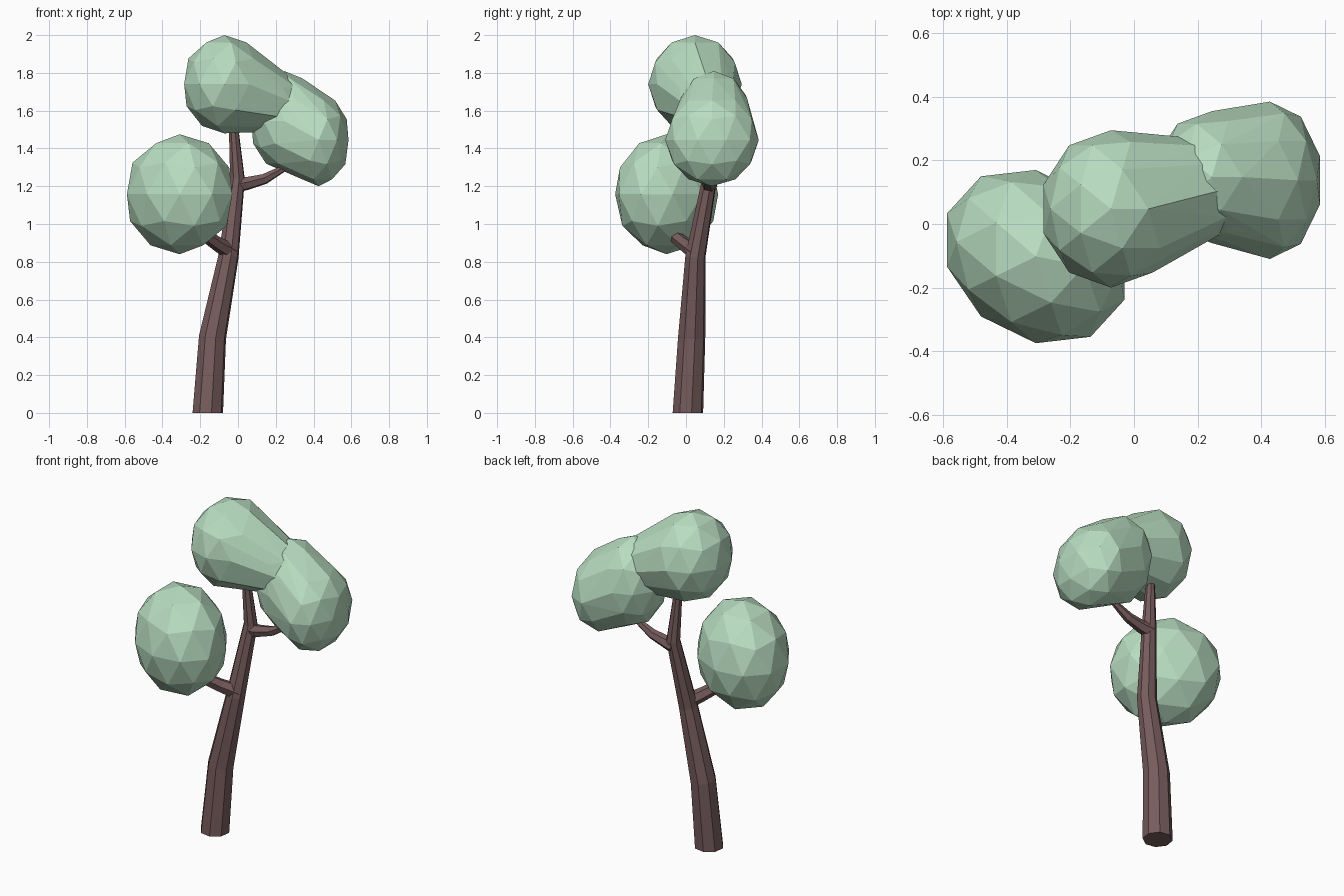
import bpy, bmesh, math
from mathutils import Vector

if "Cube" in bpy.data.objects:
    bpy.data.objects.remove(bpy.data.objects["Cube"])


def material(name, rgb):
    m = bpy.data.materials.new(name)
    m.diffuse_color = (*rgb, 1)
    m.use_nodes = True
    m.node_tree.nodes["Principled BSDF"].inputs["Base Color"].default_value = m.diffuse_color
    return m


BARK = material("brown bark", (0.185, 0.108, 0.11))
LEAF = material("pale green leaves", (0.48, 0.72, 0.53))


def finish(name, bm, mat):
    bmesh.ops.recalc_face_normals(bm, faces=bm.faces)
    me = bpy.data.meshes.new(name)
    bm.to_mesh(me)
    bm.free()
    me.materials.append(mat)
    ob = bpy.data.objects.new(name, me)
    bpy.context.collection.objects.link(ob)
    return ob


def limb(name, path, sides):
    """Faceted tapering tube through (x, y, z, radius) points."""
    bm = bmesh.new()
    up = Vector((0, 0, 1))
    pts = [Vector(p[:3]) for p in path]
    rings = []
    for i, p in enumerate(pts):
        d = pts[min(i + 1, len(pts) - 1)] - pts[max(i - 1, 0)]
        if p.z == 0:
            d = up  # flat cut on the ground
        q = up.rotation_difference(d)
        r = path[i][3]
        rings.append([bm.verts.new(p + q @ Vector((r * math.cos(a), r * math.sin(a), 0)))
                      for a in (math.tau * (k + 0.3) / sides for k in range(sides))])
    for lo, hi in zip(rings, rings[1:]):
        for k in range(sides):
            n = (k + 1) % sides
            bm.faces.new((lo[k], lo[n], hi[n], hi[k]))
    bm.faces.new(rings[0])
    bm.faces.new(rings[-1])
    return finish(name, bm, BARK)


def blob_points(lo, hi, skew=0):
    """Low-poly ball, skewed in plan and fitted to a bounding box."""
    tmp = bmesh.new()
    bmesh.ops.create_icosphere(tmp, subdivisions=2, radius=1)
    co = [Vector((v.co.x, v.co.y + skew * v.co.x, v.co.z)) for v in tmp.verts]
    tmp.free()
    ext = [max(c[i] for c in co) for i in range(3)]
    return [Vector([(lo[i] + hi[i]) / 2 + (hi[i] - lo[i]) / 2 * c[i] / ext[i]
                    for i in range(3)]) for c in co]


def foliage(name, *boxes):
    """Hull around one or more fitted balls."""
    bm = bmesh.new()
    for box in boxes:
        for p in blob_points(*box):
            bm.verts.new(p)
    bmesh.ops.convex_hull(bm, input=bm.verts)
    loose = [v for v in bm.verts if not v.link_faces]
    bmesh.ops.delete(bm, geom=loose, context='VERTS')
    return finish(name, bm, LEAF)


# trunk and the two side branches
limb("trunk", [(-0.16, 0.01, 0, 0.083), (-0.135, 0.03, 0.4, 0.074),
               (-0.05, 0.05, 0.83, 0.055), (-0.003, 0.125, 1.24, 0.04),
               (-0.027, 0.108, 1.56, 0.023)], 8)
limb("right_branch", [(-0.01, 0.125, 1.205, 0.042), (0.05, 0.12, 1.215, 0.036),
                      (0.14, 0.12, 1.238, 0.029), (0.28, 0.12, 1.315, 0.014)], 6)
limb("left_branch", [(-0.035, 0.055, 0.85, 0.046), (-0.11, -0.01, 0.895, 0.038),
                     (-0.18, -0.07, 0.945, 0.034)], 6)

# separate lower foliage ball, stretched along a diagonal
foliage("left_foliage", ((-0.588, -0.375, 0.84), (-0.03, 0.17, 1.475), -0.2))

# bent upper foliage: two overlapping hulls, merged
top = ((-0.285, -0.2, 1.48), (0.14, 0.295, 2.0))
mid = ((0.06, -0.06, 1.49), (0.33, 0.27, 1.81))
low = ((0.07, -0.06, 1.28), (0.42, 0.355, 1.81))
end = ((0.27, -0.11, 1.2), (0.585, 0.385, 1.69))
crown = foliage("upper_foliage", top, mid)
helper = foliage("upper_foliage_helper", low, end)
helper.hide_render = True
helper.hide_viewport = True
mod = crown.modifiers.new("join", 'BOOLEAN')
mod.operation = 'UNION'
mod.solver = 'EXACT'
mod.object = helper
